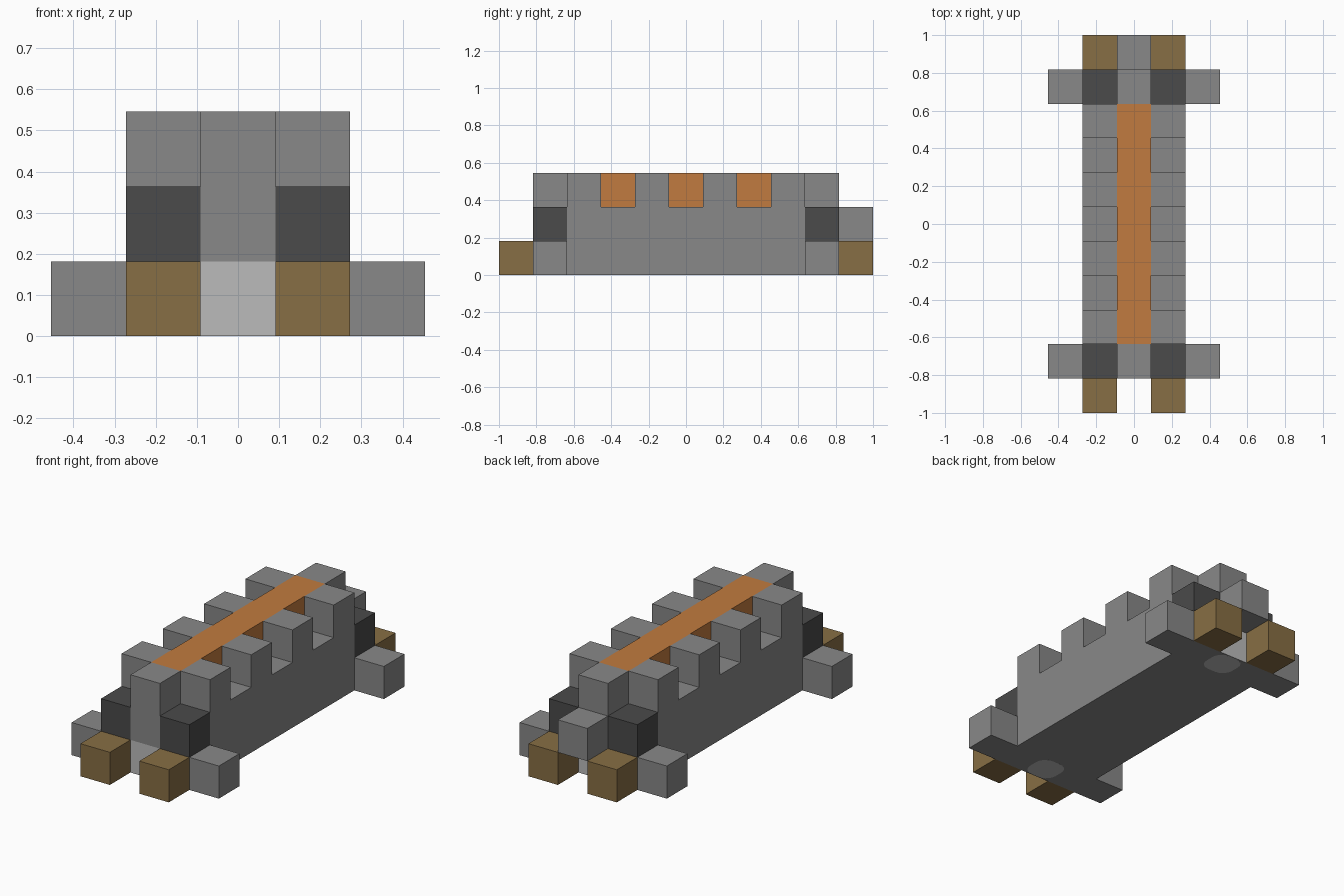
import bpy
import bmesh
from mathutils import Matrix, Vector

U = 2 / 11  # size of one block

old = bpy.data.objects.get("Cube")
if old:
    bpy.data.objects.remove(old, do_unlink=True)


def material(name, rgb):
    mat = bpy.data.materials.new(name)
    mat.use_nodes = True
    color = (*rgb, 1)
    mat.diffuse_color = color
    mat.node_tree.nodes["Principled BSDF"].inputs["Base Color"].default_value = color
    return mat


GRAY = material("stone gray", (0.246, 0.246, 0.246))
DARK = material("dark gray", (0.069, 0.069, 0.069))
LIGHT = material("light gray", (0.497, 0.497, 0.497))
BROWN = material("brown", (0.242, 0.156, 0.058))
ORANGE = material("orange", (0.533, 0.198, 0.050))


def finish(name, bm, *mats):
    mesh = bpy.data.meshes.new(name)
    bm.to_mesh(mesh)
    bm.free()
    for mat in mats:
        mesh.materials.append(mat)
    obj = bpy.data.objects.new(name, mesh)
    bpy.context.collection.objects.link(obj)
    return obj


def block(name, mat, center, size=(1, 1, 1)):
    """Box in block units: x and y from the middle, z is the bottom layer."""
    x, y, z = center
    place = Matrix.Translation(Vector((x, y, z + size[2] / 2)) * U)
    bm = bmesh.new()
    bmesh.ops.create_cube(bm, size=U, matrix=place @ Matrix.Diagonal((*size, 1)))
    return finish(name, bm, mat)


# Hull and the orange strip along its top
block("hull", GRAY, (0, 0, 0), (3, 7, 2))
block("top_strip", ORANGE, (0, 0, 2), (1, 7, 1))

# Raised blocks along both edges of the top
for side, sx in (("left", 1), ("right", -1)):
    for i, y in enumerate((-3, -1, 1, 3)):
        block(f"{side}_battlement_{i + 1}", GRAY, (sx, y, 2))

# Both ends are alike
for end, sy in (("front", -1), ("back", 1)):
    block(f"{end}_post", GRAY, (0, 4 * sy, 1), (1, 1, 2))

    # Light block with a gray underside and a rounded light plate on it
    lamp = block(f"{end}_lamp", LIGHT, (0, 4 * sy, 0))
    lamp.data.materials.append(GRAY)
    for face in lamp.data.polygons:
        if face.normal.z < -0.9:
            face.material_index = 1
    bm = bmesh.new()
    place = Matrix.Translation((0, 4 * sy * U, 0)) @ Matrix.Diagonal((0.96, 0.96, 0.01, 1))
    bmesh.ops.create_cube(bm, size=U, matrix=place)
    upright = [e for e in bm.edges if abs(e.verts[0].co.z - e.verts[1].co.z) > 0.001]
    bmesh.ops.bevel(bm, geom=upright, offset=0.35 * U, segments=5,
                    profile=0.5, affect='EDGES')
    bmesh.ops.translate(bm, verts=bm.verts, vec=(0, 0, 0.004 * U))
    finish(f"{end}_lamp_underside", bm, LIGHT)

    for side, sx in (("left", 1), ("right", -1)):
        block(f"{end}_{side}_outrigger", GRAY, (1.5 * sx, 4 * sy, 0), (2, 1, 1))
        block(f"{end}_{side}_dark_block", DARK, (sx, 4 * sy, 1))
        block(f"{end}_{side}_foot", BROWN, (sx, 5 * sy, 0))

# Single block jutting out at the back
block("back_knob", GRAY, (0, 5, 1))
